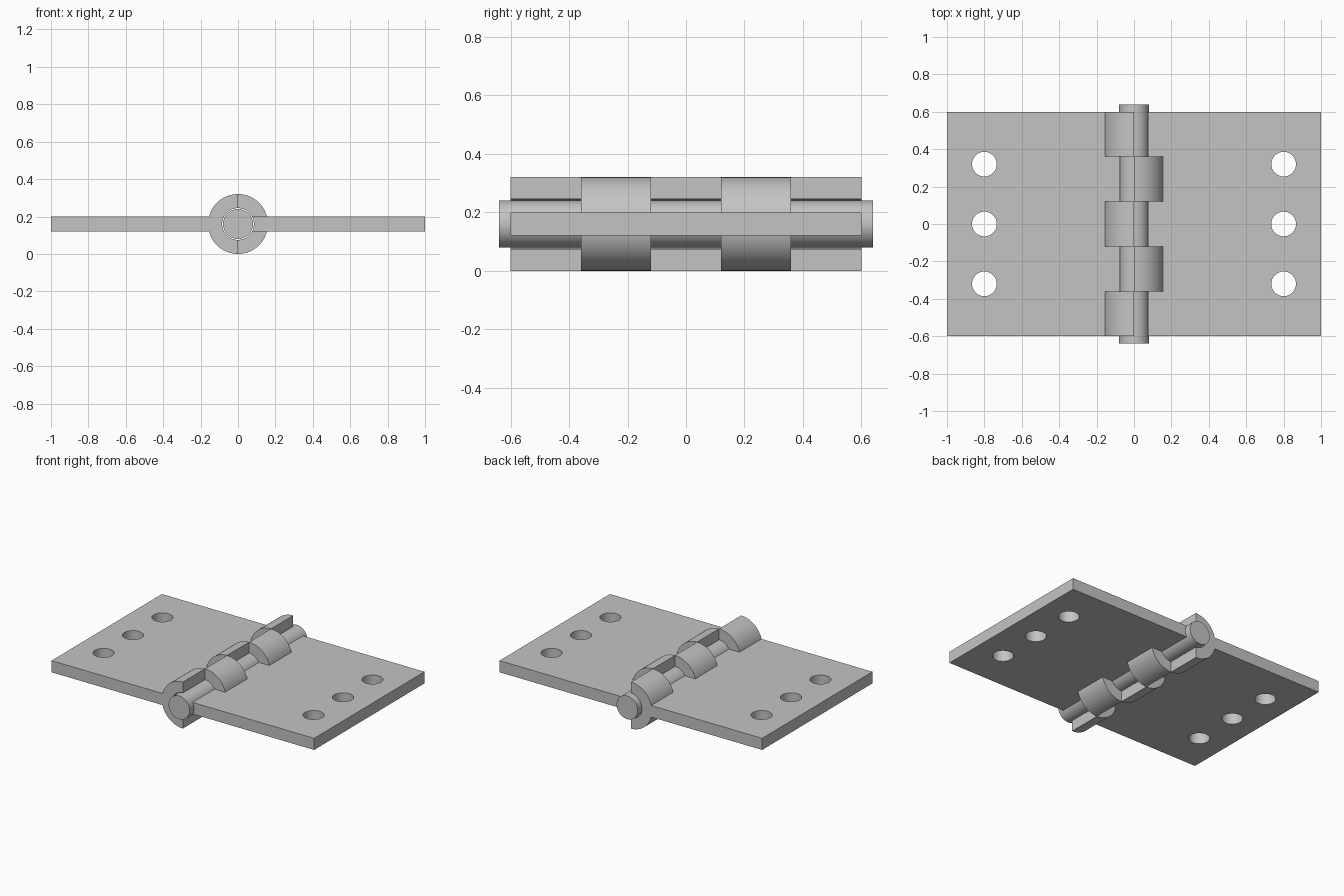
import bpy, bmesh, math
from mathutils import Matrix, Vector

default = bpy.data.objects.get("Cube")
if default:
    bpy.data.objects.remove(default, do_unlink=True)

AXIS_Z = 0.16       # height of the hinge axis
PIN_R, BORE_R, KNUCKLE_R = 0.08, 0.085, 0.16
HALF_LEN, KNUCKLE_LEN = 0.6, 0.24

steel = bpy.data.materials.new("grey steel")
steel.use_nodes = True
grey = (0.55, 0.55, 0.55, 1)
steel.diffuse_color = grey
steel.node_tree.nodes["Principled BSDF"].inputs["Base Color"].default_value = grey


def make_object(name, bm):
    bmesh.ops.recalc_face_normals(bm, faces=bm.faces)
    mesh = bpy.data.meshes.new(name)
    bm.to_mesh(mesh)
    bm.free()
    mesh.materials.append(steel)
    obj = bpy.data.objects.new(name, mesh)
    bpy.context.collection.objects.link(obj)
    return obj


def add_box(bm, lo, hi):
    lo, hi = Vector(lo), Vector(hi)
    matrix = Matrix.Translation((lo + hi) / 2) @ Matrix.Diagonal((*(hi - lo), 1))
    bmesh.ops.create_cube(bm, size=1, matrix=matrix)


def add_cylinder(bm, radius, length, centre, along_y=False):
    matrix = Matrix.Translation(centre)
    if along_y:
        matrix = matrix @ Matrix.Rotation(math.pi / 2, 4, "X")
    bmesh.ops.create_cone(bm, cap_ends=True, segments=64, radius1=radius,
                          radius2=radius, depth=length, matrix=matrix)


def add_half_cylinder(bm, side, y):
    angles = [math.pi * (i / 32 - 0.5) for i in range(33)]
    ring = [bm.verts.new((side * KNUCKLE_R * math.cos(a), y - KNUCKLE_LEN / 2,
                          AXIS_Z + KNUCKLE_R * math.sin(a))) for a in angles]
    face = bm.faces.new(ring)
    grown = bmesh.ops.extrude_face_region(bm, geom=[face], use_keep_orig=True)
    moved = [v for v in grown["geom"] if isinstance(v, bmesh.types.BMVert)]
    bmesh.ops.translate(bm, verts=moved, vec=(0, KNUCKLE_LEN, 0))


def boolean(target, tool, operation):
    mod = target.modifiers.new(operation.lower(), "BOOLEAN")
    mod.object, mod.operation, mod.solver = tool, operation, "EXACT"
    bpy.context.view_layer.objects.active = target
    bpy.ops.object.modifier_apply(modifier=mod.name)
    bpy.data.objects.remove(tool, do_unlink=True)


def smooth(obj):
    bpy.ops.object.select_all(action="DESELECT")
    obj.select_set(True)
    bpy.context.view_layer.objects.active = obj
    bpy.ops.object.shade_smooth_by_angle(angle=math.radians(30))


def build_leaf(name, side, knuckle_rows):
    # Flat plate reaching into the bore
    bm = bmesh.new()
    xs = sorted((side * 0.05, side))
    add_box(bm, (xs[0], -HALF_LEN, 0.12), (xs[1], HALF_LEN, 0.2))
    leaf = make_object(name, bm)

    # Half-round knuckles
    bm = bmesh.new()
    for y in knuckle_rows:
        add_half_cylinder(bm, side, y)
    boolean(leaf, make_object("knuckles", bm), "UNION")

    # Pin bore and screw holes
    bm = bmesh.new()
    add_cylinder(bm, BORE_R, 2, (0, 0, AXIS_Z), along_y=True)
    for y in (-0.32, 0, 0.32):
        add_cylinder(bm, 0.066, 0.4, (side * 0.8, y, AXIS_Z))
    boolean(leaf, make_object("hole_cutter", bm), "DIFFERENCE")
    smooth(leaf)


build_leaf("right_leaf", -1, (-0.48, 0, 0.48))
build_leaf("left_leaf", 1, (-0.24, 0.24))

# Hinge pin
bm = bmesh.new()
add_cylinder(bm, PIN_R, 1.28, (0, 0, AXIS_Z), along_y=True)
smooth(make_object("hinge_pin", bm))
